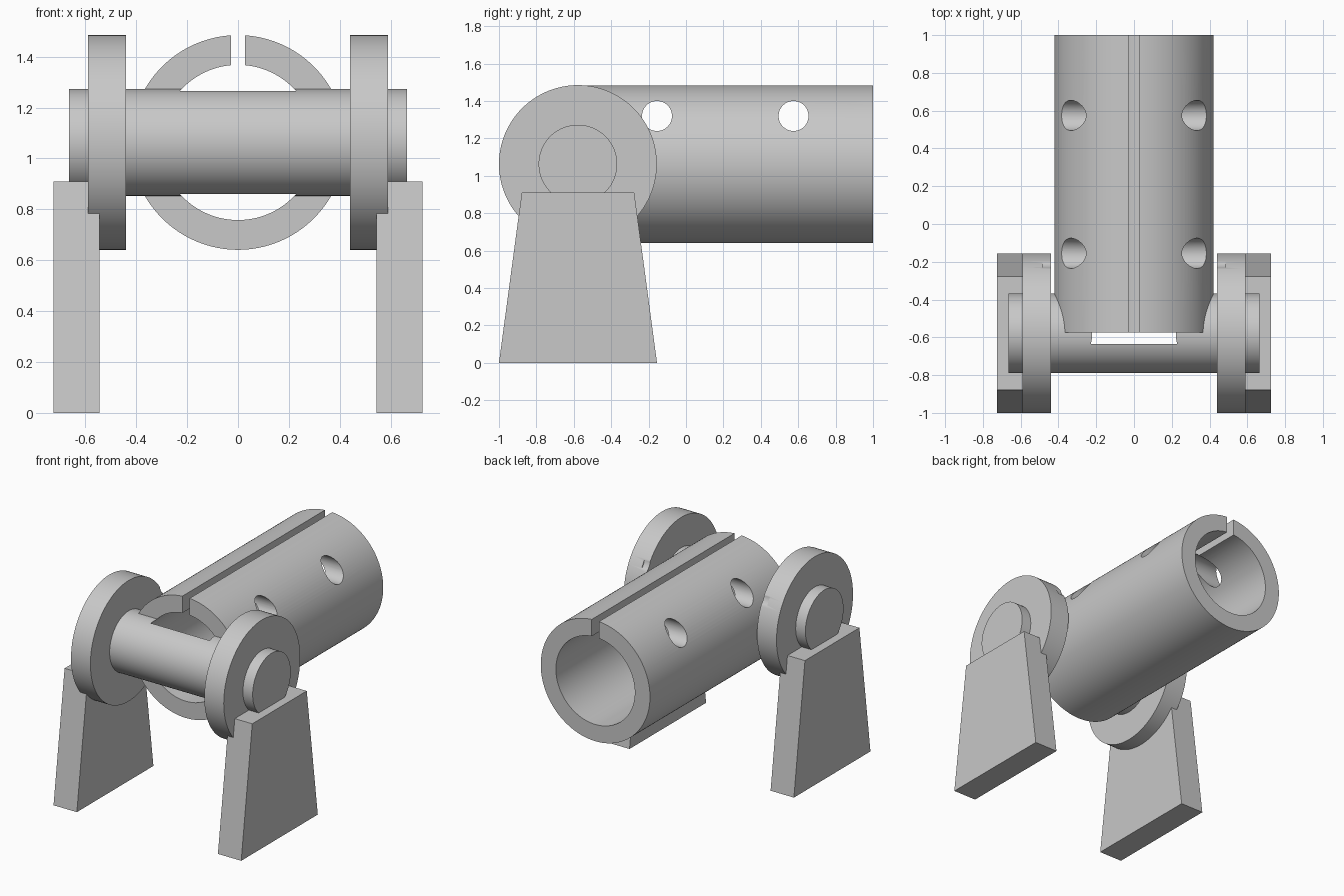
import bpy
import bmesh
from math import radians
from mathutils import Matrix, Vector

cube = bpy.data.objects.get("Cube")
if cube:
    bpy.data.objects.remove(cube, do_unlink=True)

AXIS_Z = 1.063      # height of barrel and axle centre lines
AXLE_Y = -0.578     # axle position
OUTER, BORE, AXLE = 0.422, 0.305, 0.21

grey = bpy.data.materials.new("plain grey")
grey.use_nodes = True
grey.diffuse_color = (0.58, 0.58, 0.58, 1)
grey.node_tree.nodes["Principled BSDF"].inputs["Base Color"].default_value = (0.58, 0.58, 0.58, 1)


def finish(name, bm):
    bmesh.ops.recalc_face_normals(bm, faces=bm.faces)
    mesh = bpy.data.meshes.new(name)
    bm.to_mesh(mesh)
    bm.free()
    mesh.materials.append(grey)
    obj = bpy.data.objects.new(name, mesh)
    bpy.context.collection.objects.link(obj)
    return obj


def cylinder(name, axis, radius, start, end, centre, segments=128):
    """Cylinder along 'X' or 'Y' between start and end."""
    bm = bmesh.new()
    turn = Matrix.Rotation(radians(90), 4, "Y" if axis == "X" else "X")
    bmesh.ops.create_cone(bm, cap_ends=True, segments=segments, radius1=radius,
                          radius2=radius, depth=end - start, matrix=turn)
    place = Vector(centre)
    place["XY".index(axis)] = (start + end) / 2
    bmesh.ops.translate(bm, verts=bm.verts, vec=place)
    return finish(name, bm)


def box(name, low, high):
    bm = bmesh.new()
    bmesh.ops.create_cube(bm, size=1)
    low, high = Vector(low), Vector(high)
    bmesh.ops.scale(bm, verts=bm.verts, vec=high - low)
    bmesh.ops.translate(bm, verts=bm.verts, vec=(low + high) / 2)
    return finish(name, bm)


def activate(obj):
    bpy.ops.object.select_all(action="DESELECT")
    obj.select_set(True)
    bpy.context.view_layer.objects.active = obj


def cut(obj, cutter):
    cutter.hide_render = True
    mod = obj.modifiers.new("cut", "BOOLEAN")
    mod.operation, mod.solver, mod.object = "DIFFERENCE", "EXACT", cutter
    activate(obj)
    bpy.ops.object.modifier_apply(modifier=mod.name)
    bpy.data.objects.remove(cutter, do_unlink=True)


def hole(y):
    return cylinder("hole_cutter", "X", 0.08, -0.485, 0.485, (0, y, 1.32), 64)


# Barrel with bore, top slot and two pairs of side holes
barrel = cylinder("barrel", "Y", OUTER, -0.575, 1, (0, 0, AXIS_Z))
cut(barrel, cylinder("bore_cutter", "Y", BORE, -0.7, 1.1, (0, 0, AXIS_Z)))
cut(barrel, box("slot_cutter", (-0.028, -0.7, AXIS_Z), (0.028, 1.1, 1.6)))
for y in (-0.155, 0.575):
    cut(barrel, hole(y))

# Axle, hollowed where the bore runs into it
axle = cylinder("axle", "X", AXLE, -0.665, 0.665, (0, AXLE_Y, AXIS_Z))
cut(axle, cylinder("axle_cutter", "Y", BORE, -0.635, 0, (0, 0, AXIS_Z)))
parts = [barrel, axle]

# Trunnion discs and tapered legs on each side
for side, sign in (("left", 1), ("right", -1)):
    x0, x1 = sorted((sign * 0.44, sign * 0.59))
    disc = cylinder(side + "_disc", "X", OUTER, x0, x1, (0, AXLE_Y, AXIS_Z))
    cut(disc, hole(-0.155))
    parts.append(disc)

    bm = bmesh.new()
    outline = [(-1, 0), (-0.155, 0), (-0.277, 0.91), (-0.878, 0.91)]
    face = bm.faces.new([bm.verts.new((sign * 0.545, y, z)) for y, z in outline])
    side_wall = bmesh.ops.extrude_face_region(bm, geom=[face])
    moved = [v for v in side_wall["geom"] if isinstance(v, bmesh.types.BMVert)]
    bmesh.ops.translate(bm, verts=moved, vec=(sign * 0.18, 0, 0))
    finish(side + "_leg", bm)

# Smooth round surfaces, crisp edges
for part in parts:
    activate(part)
    bpy.ops.object.shade_smooth_by_angle(angle=radians(30))
